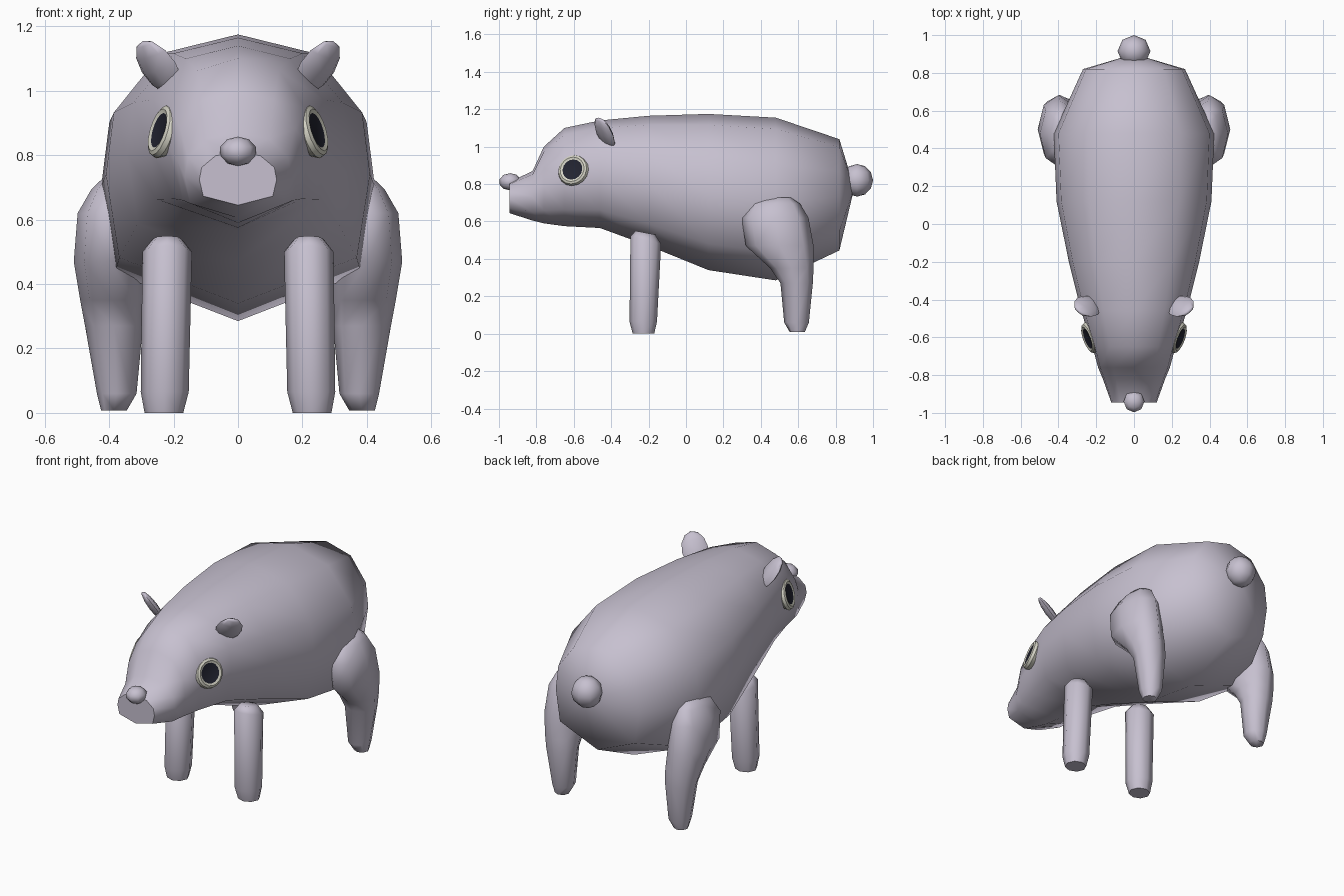
import bpy, bmesh, math
from mathutils import Vector, Matrix

if "Cube" in bpy.data.objects:
    bpy.data.objects.remove(bpy.data.objects["Cube"])


def make_mat(name, rgb):
    m = bpy.data.materials.new(name)
    m.diffuse_color = (*rgb, 1)
    m.use_nodes = True
    m.node_tree.nodes["Principled BSDF"].inputs["Base Color"].default_value = m.diffuse_color
    return m


SKIN = make_mat("lilac grey", (0.57, 0.53, 0.63))
WHITE = make_mat("eye ivory", (0.66, 0.65, 0.56))
DARK = make_mat("pupil navy", (0.016, 0.017, 0.03))


def finish(name, bm, mats, angle=65):
    bmesh.ops.recalc_face_normals(bm, faces=bm.faces)
    me = bpy.data.meshes.new(name)
    bm.to_mesh(me)
    bm.free()
    for m in mats:
        me.materials.append(m)
    ob = bpy.data.objects.new(name, me)
    bpy.context.collection.objects.link(ob)
    bpy.ops.object.select_all(action='DESELECT')
    ob.select_set(True)
    bpy.context.view_layer.objects.active = ob
    bpy.ops.object.shade_smooth_by_angle(angle=math.radians(angle))
    return ob


def loft(bm, rings):
    """Skin a list of closed point rings and cap both ends."""
    vs = [[bm.verts.new(p) for p in r] for r in rings]
    n = len(vs[0])
    for a, b in zip(vs, vs[1:]):
        for i in range(n):
            j = (i + 1) % n
            bm.faces.new((a[i], a[j], b[j], b[i]))
    return bm.faces.new(vs[0]), bm.faces.new(vs[-1])


def ellipse(x0, x1, y0, y1, z, n=8, tilt=0.0):
    """Horizontal oval ring inside the given extents."""
    cx, cy, rx, ry = (x0 + x1) / 2, (y0 + y1) / 2, (x1 - x0) / 2, (y1 - y0) / 2
    pts = []
    for i in range(n):
        a = 2 * math.pi * i / n
        c, s = math.cos(a), math.sin(a)
        pts.append((cx + rx * c, cy + ry * s, z - tilt * s))
    return pts


def ball(name, matrix, u, v):
    bm = bmesh.new()
    bmesh.ops.create_uvsphere(bm, u_segments=u, v_segments=v, radius=1, matrix=matrix)
    return finish(name, bm, [SKIN], 80)


# Body: ten-sided sections from snout to rump (y, top, bottom, half width)
SECTIONS = [(-0.945, 0.81, 0.645, 0.12), (-0.82, 0.87, 0.605, 0.165),
            (-0.76, 1.00, 0.59, 0.19), (-0.65, 1.10, 0.575, 0.22),
            (-0.46, 1.14, 0.565, 0.28), (-0.20, 1.165, 0.47, 0.345),
            (0.12, 1.175, 0.34, 0.41), (0.48, 1.155, 0.285, 0.425),
            (0.82, 1.04, 0.445, 0.27)]
HALF = [(0.58, 0.93), (0.94, 0.71), (1, 0.48), (0.9, 0.17)]
SHAPE = [(0, 1)] + HALF + [(0, 0)] + [(-x, t) for x, t in reversed(HALF)]
bm = bmesh.new()
snout, rump = loft(bm, [[(x * w, y, lo + t * (hi - lo)) for x, t in SHAPE]
                        for y, hi, lo, w in SECTIONS])
bmesh.ops.poke(bm, faces=[rump])
tip = max(bm.verts, key=lambda v: v.co.y if abs(v.co.x) < 0.01 and len(v.link_edges) > 5 else -9)
tip.co = (0, 0.90, 0.78)
finish("body", bm, [SKIN], 60)

# Nose and tail knobs
ball("nose", Matrix.Translation((0, -0.94, 0.812)) @ Matrix.Diagonal((0.058, 0.06, 0.046, 1)), 8, 5)
ball("tail", Matrix.Translation((0, 0.915, 0.82)) @ Matrix.Diagonal((0.087, 0.085, 0.087, 1)), 8, 6)

# Hind leg sections (inner x, outer x, front y, back y, height)
HIND = [(0.345, 0.425, 0.555, 0.635, 0.008), (0.315, 0.438, 0.525, 0.657, 0.06),
        (0.295, 0.475, 0.505, 0.678, 0.27), (0.29, 0.49, 0.45, 0.682, 0.35),
        (0.29, 0.51, 0.32, 0.682, 0.47), (0.29, 0.498, 0.297, 0.655, 0.62),
        (0.32, 0.455, 0.345, 0.61, 0.695), (0.36, 0.42, 0.44, 0.56, 0.728)]

# Front leg sections, slanted at the top
FORE = [(0.17, 0.29, -0.285, -0.17, 0, 0), (0.153, 0.302, -0.302, -0.155, 0.065, 0),
        (0.143, 0.297, -0.297, -0.133, 0.50, 0.02), (0.175, 0.265, -0.27, -0.165, 0.54, 0.01)]

for side, label in ((1, "right"), (-1, "left")):
    flip = Matrix.Diagonal((side, 1, 1, 1))

    bm = bmesh.new()
    loft(bm, [ellipse(*r) for r in HIND])
    bm.transform(flip)
    finish(label + "_hind_leg", bm, [SKIN])

    bm = bmesh.new()
    loft(bm, [ellipse(*r[:5], tilt=r[5]) for r in FORE])
    bm.transform(flip)
    finish(label + "_front_leg", bm, [SKIN])

    # Ear: thin tilted oval
    up = Vector((0.05, -0.03, 0.083))
    across = Vector((0.052, 0.046, -0.015))
    thick = up.cross(across).normalized() * 0.024
    m = Matrix((across, thick, up)).transposed().to_4x4()
    m.translation = (0.246, -0.435, 1.072)
    ball(label + "_ear", flip @ m, 8, 6)

    # Eye: turned ivory rim around a dark disc
    bm = bmesh.new()
    prof = [(0.075, -0.025), (0.086, -0.003), (0.08, 0.012), (0.068, 0.018), (0.056, 0.013)]
    _, pupil = loft(bm, [[(r * math.cos(math.pi * i / 8), r * math.sin(math.pi * i / 8), h)
                          for i in range(16)] for r, h in prof])
    pupil.material_index = 1
    m = Vector((0.9, -0.33, 0.28)).to_track_quat('Z', 'Y').to_matrix().to_4x4()
    m.translation = (0.234, -0.603, 0.874)
    bm.transform(flip @ m)
    finish(label + "_eye", bm, [WHITE, DARK], 40)
